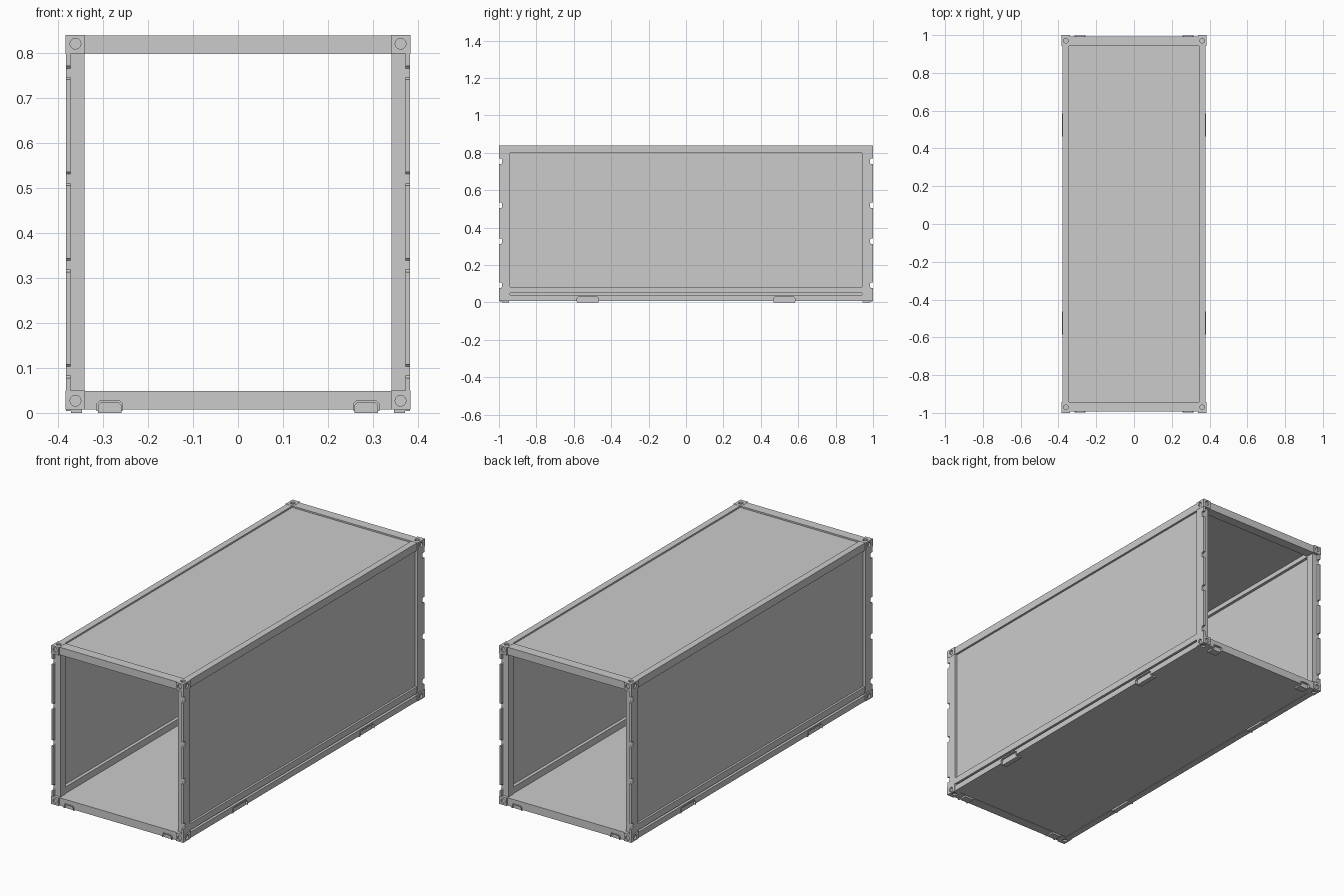
import bpy, bmesh, math
from mathutils import Matrix, Vector

if "Cube" in bpy.data.objects:
    bpy.data.objects.remove(bpy.data.objects["Cube"])

MID = 0.423   # height of the middle plane between top and bottom corner blocks


def finish(bm, name, mirror):
    bmesh.ops.recalc_face_normals(bm, faces=bm.faces)
    me = bpy.data.meshes.new(name)
    bm.to_mesh(me)
    bm.free()
    ob = bpy.data.objects.new(name, me)
    bpy.context.collection.objects.link(ob)
    if mirror:
        m = ob.modifiers.new("Mirror", 'MIRROR')
        m.use_axis = ['x' in mirror, 'y' in mirror, False]
        m.use_mirror_merge = False
    return ob


def extrude(name, pts, axis, a, b, mirror=""):
    """Extrude a 2D profile (u, z) along x or y from a to b."""
    bm = bmesh.new()
    put = (lambda u, z: (a, u, z)) if axis == 'x' else (lambda u, z: (u, a, z))
    face = bm.faces.new([bm.verts.new(put(u, z)) for u, z in pts])
    res = bmesh.ops.extrude_face_region(bm, geom=[face], use_keep_orig=True)
    d = Vector((b - a, 0, 0)) if axis == 'x' else Vector((0, b - a, 0))
    bmesh.ops.translate(bm, vec=d, verts=[g for g in res["geom"] if isinstance(g, bmesh.types.BMVert)])
    return finish(bm, name, mirror)


def box(name, x, y, z, mirror=""):
    return extrude(name, [(x[0], z[0]), (x[1], z[0]), (x[1], z[1]), (x[0], z[1])], 'y', *y, mirror)


def arch(c, w, z0, z1, ch=0.006):
    """Chamfered opening outline, left to right."""
    return [(c - w, z0), (c - w, z1 - ch), (c - w + ch, z1), (c + w - ch, z1), (c + w, z1 - ch), (c + w, z0)]


def notched_bar(u, z, centres, w, top):
    pts = [(-u, z[0])]
    for c in centres:
        pts += arch(c, w, z[0], top)
    return pts + [(u, z[0]), (u, z[1]), (-u, z[1])]


def rim(c, w, z0, z1, t):
    return arch(c, w + t, z0, z1 + t) + arch(c, w, z0, z1)[::-1]


# Corner blocks with round lock holes
for label, z0, z1, zh in (("bottom", 0.008, 0.05, 0.027), ("top", 0.797, 0.839, 0.82)):
    block = box(label + "_corner_block", (0.34, 0.383), (-1.0, -0.942), (z0, z1), "xy")
    bm = bmesh.new()
    out = z1 if label == "top" else z0
    for pos, rot in (((0.361, -1.0, zh), Matrix.Rotation(math.pi / 2, 4, 'X')),
                     ((0.383, -0.97, zh), Matrix.Rotation(math.pi / 2, 4, 'Y')),
                     ((0.361, -0.97, out), Matrix.Identity(4))):
        bmesh.ops.create_cone(bm, cap_ends=True, segments=20, radius1=0.012, radius2=0.012,
                              depth=0.016, matrix=Matrix.Translation(pos) @ rot)
    cutter = finish(bm, "hole_cutter", "")
    cutter.hide_render = True
    mod = block.modifiers.new("Holes", 'BOOLEAN')
    mod.operation, mod.solver, mod.object = 'DIFFERENCE', 'EXACT', cutter
    bpy.context.view_layer.objects.active = block
    bpy.ops.object.modifier_move_to_index(modifier="Holes", index=0)
    bpy.ops.object.modifier_apply(modifier="Holes")
    bpy.data.objects.remove(cutter)

# Corner posts with a notched outer flange
box("corner_post", (0.341, 0.373), (-0.984, -0.942), (0.05, 0.797), "xy")
flange = [(-0.942, 0.05), (-0.999, 0.05)]
for z in (0.078, 0.313, 0.505, 0.74):
    flange += [(-0.999, z), (-0.988, z), (-0.984, z + 0.005),
               (-0.984, z + 0.025), (-0.988, z + 0.03), (-0.999, z + 0.03)]
flange += [(-0.999, 0.797), (-0.942, 0.797)]
extrude("post_flange", flange, 'x', 0.372, 0.382, "xy")

# End frames: top beam and notched bottom sill
box("end_top_beam", (-0.34, 0.34), (-0.993, -0.942), (0.798, 0.838), "y")
PX, PY = 0.285, 0.525
extrude("end_sill", notched_bar(0.34, (0.008, 0.049), (-PX, PX), 0.027, 0.025), 'y', -0.993, -0.942, "y")

# Side rails
box("side_top_rail", (0.345, 0.379), (-0.942, 0.942), (0.798, 0.838), "x")
extrude("side_bottom_rail", notched_bar(0.942, (0.008, 0.039), (-PY, PY), 0.06, 0.031), 'x', 0.345, 0.379, "x")
box("side_rail_web", (0.345, 0.358), (-0.942, 0.942), (0.038, 0.052), "x")
box("side_wall_sill", (0.343, 0.379), (-0.942, 0.942), (0.05, 0.084), "x")

# Lifting pockets: raised rim and closed lower tray
extrude("end_pocket_rim", rim(PX, 0.025, 0.004, 0.023, 0.004), 'y', -0.997, -0.97, "xy")
box("end_pocket_tray", (PX - 0.026, PX + 0.026), (-0.984, -0.945), (0.0, 0.025), "xy")
extrude("side_pocket_rim", rim(PY, 0.057, 0.004, 0.029, 0.004), 'x', 0.36, 0.382, "xy")
box("side_pocket_tray", (0.346, 0.371), (PY - 0.058, PY + 0.058), (0.0, 0.031), "xy")

# Panels
box("side_wall", (0.36, 0.368), (-0.945, 0.945), (0.08, 0.8), "x")
box("roof_panel", (-0.347, 0.347), (-0.945, 0.945), (0.822, 0.83))
box("floor", (-0.347, 0.347), (-0.945, 0.945), (0.01, 0.048))
